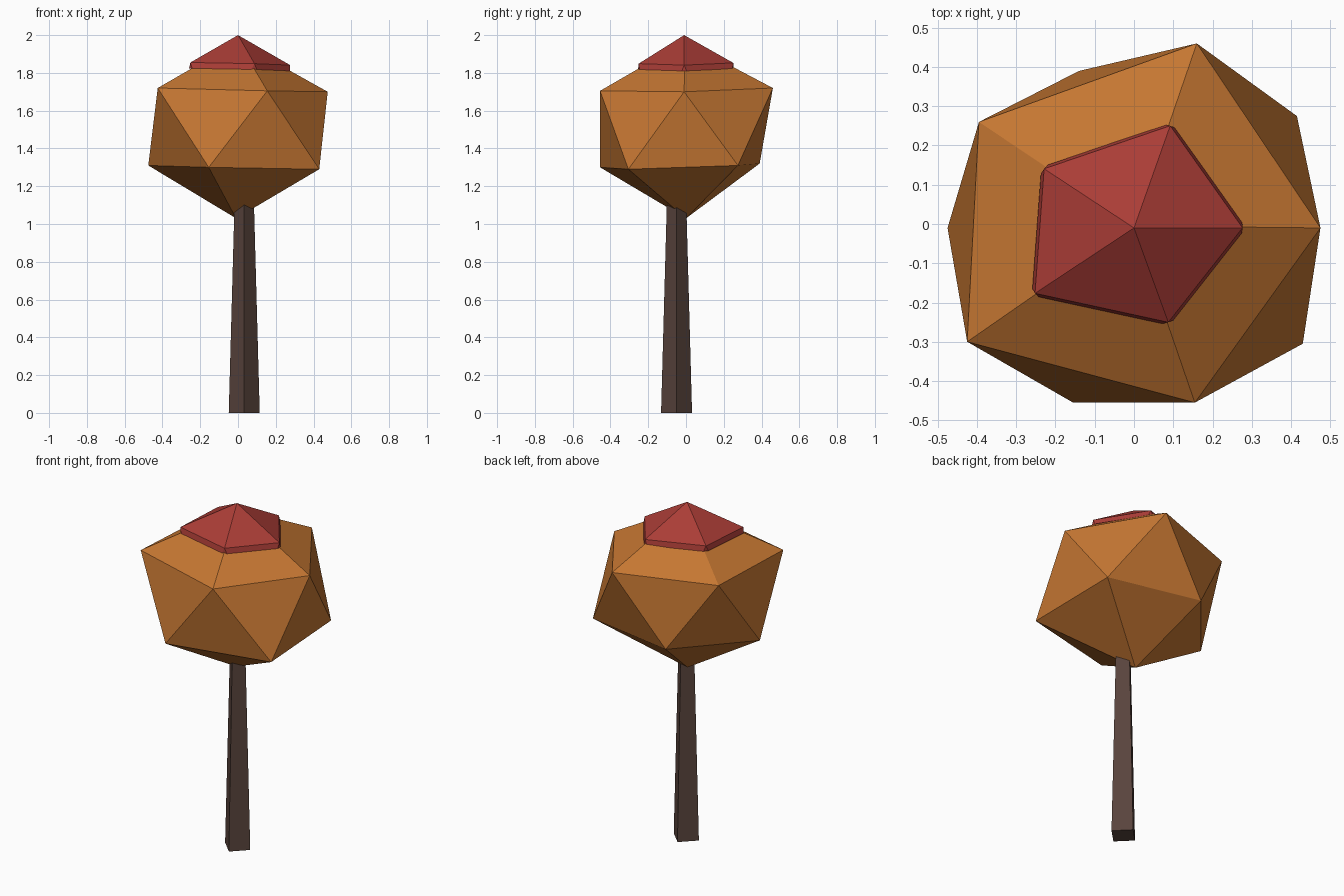
import bpy
from mathutils import Vector

cube = bpy.data.objects.get("Cube")
if cube:
    bpy.data.objects.remove(cube, do_unlink=True)


def make_material(name, color):
    mat = bpy.data.materials.new(name)
    mat.use_nodes = True
    mat.diffuse_color = color
    mat.node_tree.nodes["Principled BSDF"].inputs["Base Color"].default_value = color
    return mat


def make_object(name, verts, faces, mat):
    mesh = bpy.data.meshes.new(name)
    mesh.from_pydata([tuple(v) for v in verts], [], faces)
    mesh.materials.append(mat)
    obj = bpy.data.objects.new(name, mesh)
    bpy.context.collection.objects.link(obj)
    return obj


orange = make_material("autumn orange", (0.56, 0.183, 0.032, 1))
red = make_material("leaf red", (0.40, 0.046, 0.037, 1))
bark = make_material("dark bark", (0.10, 0.058, 0.046, 1))

# Trunk: tapered four-sided post, turned corner-on, running into the crown
center = Vector((0.033, -0.05, 0))
corners = [Vector((1, 0, 0)), Vector((0, 1, 0)), Vector((-1, 0, 0)), Vector((0, -1, 0))]
verts = [center + c * r + Vector((0, 0, z))
         for r, z in ((0.082, 0), (0.049, 1.2)) for c in corners]
faces = [(3, 2, 1, 0), (4, 5, 6, 7)]
faces += [(i, (i + 1) % 4, (i + 1) % 4 + 4, i + 4) for i in range(4)]
make_object("trunk", verts, faces, bark)

# Crown: uneven twenty-sided ball, two staggered rings between two poles
upper = [(0.475, -0.01, 1.70), (0.16, 0.46, 1.72), (-0.395, 0.26, 1.715),
         (-0.425, -0.30, 1.72), (0.155, -0.455, 1.705)]
lower = [(0.415, 0.275, 1.31), (-0.14, 0.39, 1.32), (-0.475, -0.01, 1.31),
         (-0.155, -0.455, 1.30), (0.43, -0.305, 1.29)]
verts = upper + lower + [(0, -0.005, 1.965), (-0.01, 0, 1.03)]
faces = []
for i in range(5):
    j = (i + 1) % 5
    faces += [(10, i, j), (i, 5 + i, j), (j, 5 + i, 5 + j), (11, 5 + j, 5 + i)]
make_object("crown", verts, faces, orange)

# Cap: shallow five-sided pyramid with a thin rim and clipped lower corners
rim = [Vector(p) for p in ((0.285, -0.01, 1.81), (0.095, 0.258, 1.822),
                           (-0.236, 0.145, 1.828), (-0.26, -0.182, 1.824),
                           (0.09, -0.258, 1.818))]
lift = Vector((0, 0, 0.031))
verts = [Vector((p.x * 0.97, p.y * 0.97, p.z)) + lift for p in rim]
for i, p in enumerate(rim):
    verts += [p.lerp(rim[i - 1], 0.05), p.lerp(rim[(i + 1) % 5], 0.05)]
verts.append(Vector((0, -0.01, 2.0)))
faces = [tuple(range(14, 4, -1))]
for i in range(5):
    j = (i + 1) % 5
    a, b, c = 5 + 2 * i, 6 + 2 * i, 5 + 2 * j
    faces += [(15, i, j), (i, a, b), (i, b, c, j)]
make_object("leaf_cap", verts, faces, red)
